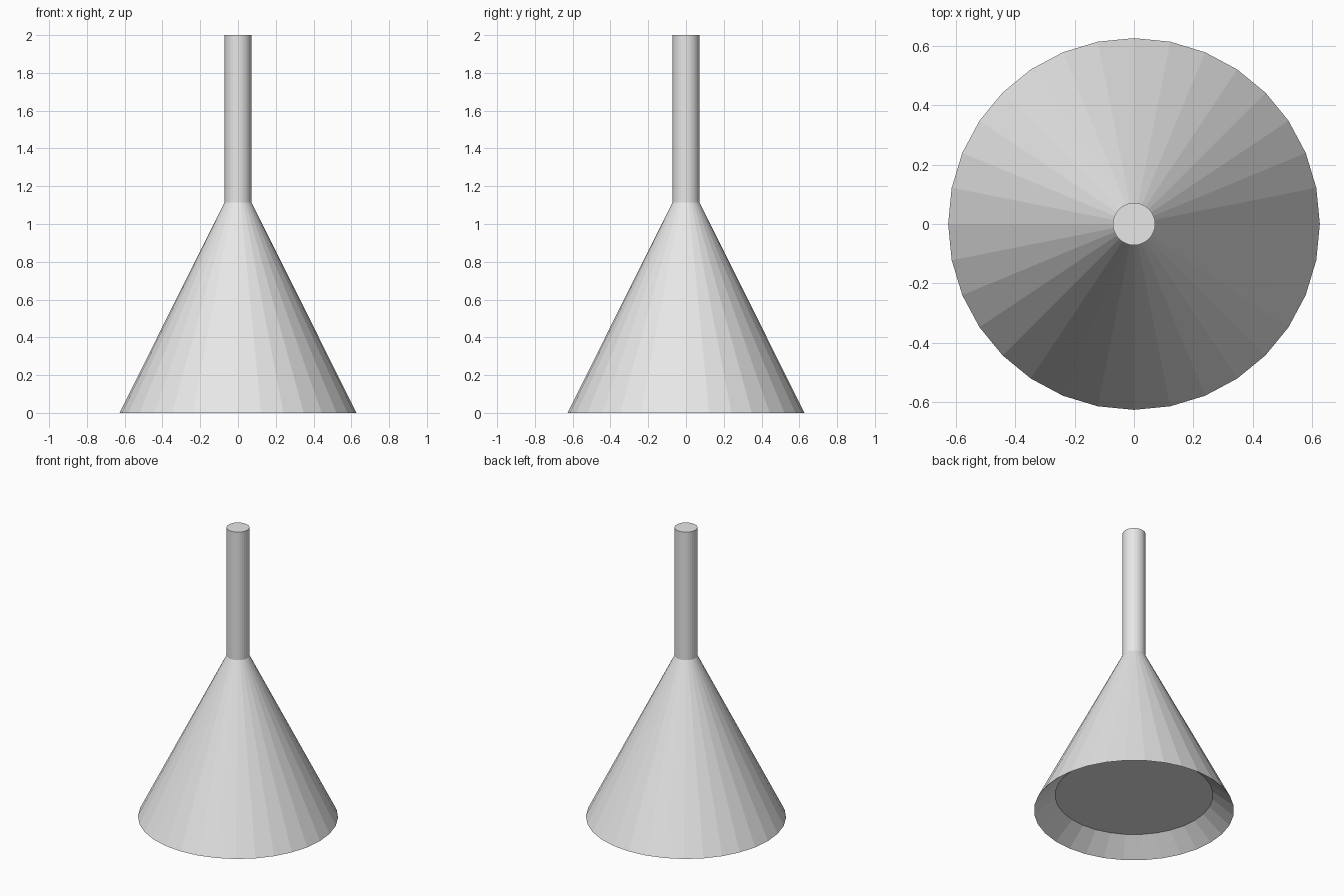
import bpy
import bmesh
from math import cos, sin, tau

SIDES = 32

cube = bpy.data.objects.get("Cube")
if cube:
    bpy.data.objects.remove(cube, do_unlink=True)

# Single plain grey
grey = bpy.data.materials.new("light_grey")
grey.use_nodes = True
grey.diffuse_color = (0.8, 0.8, 0.8, 1)
grey.node_tree.nodes["Principled BSDF"].inputs["Base Color"].default_value = grey.diffuse_color


def lathe(name, profile):
    """Turn (radius, height) points around z, capping both ends."""
    bm = bmesh.new()
    rings = [[bm.verts.new((r * cos(tau * i / SIDES), r * sin(tau * i / SIDES), z))
              for i in range(SIDES)] for r, z in profile]
    for a, b in zip(rings, rings[1:]):
        for i in range(SIDES):
            j = (i + 1) % SIDES
            bm.faces.new((a[i], a[j], b[j], b[i]))
    bm.faces.new(rings[0][::-1])
    bm.faces.new(rings[-1])
    mesh = bpy.data.meshes.new(name)
    bm.to_mesh(mesh)
    bm.free()
    mesh.materials.append(grey)
    obj = bpy.data.objects.new(name, mesh)
    bpy.context.collection.objects.link(obj)
    return obj


# Recessed floor, flared inner lip, cone wall and straight stem in one turn
lathe("funnel", [(0.495, 0.11), (0.627, 0), (0.0715, 1.115), (0.0715, 2)])
